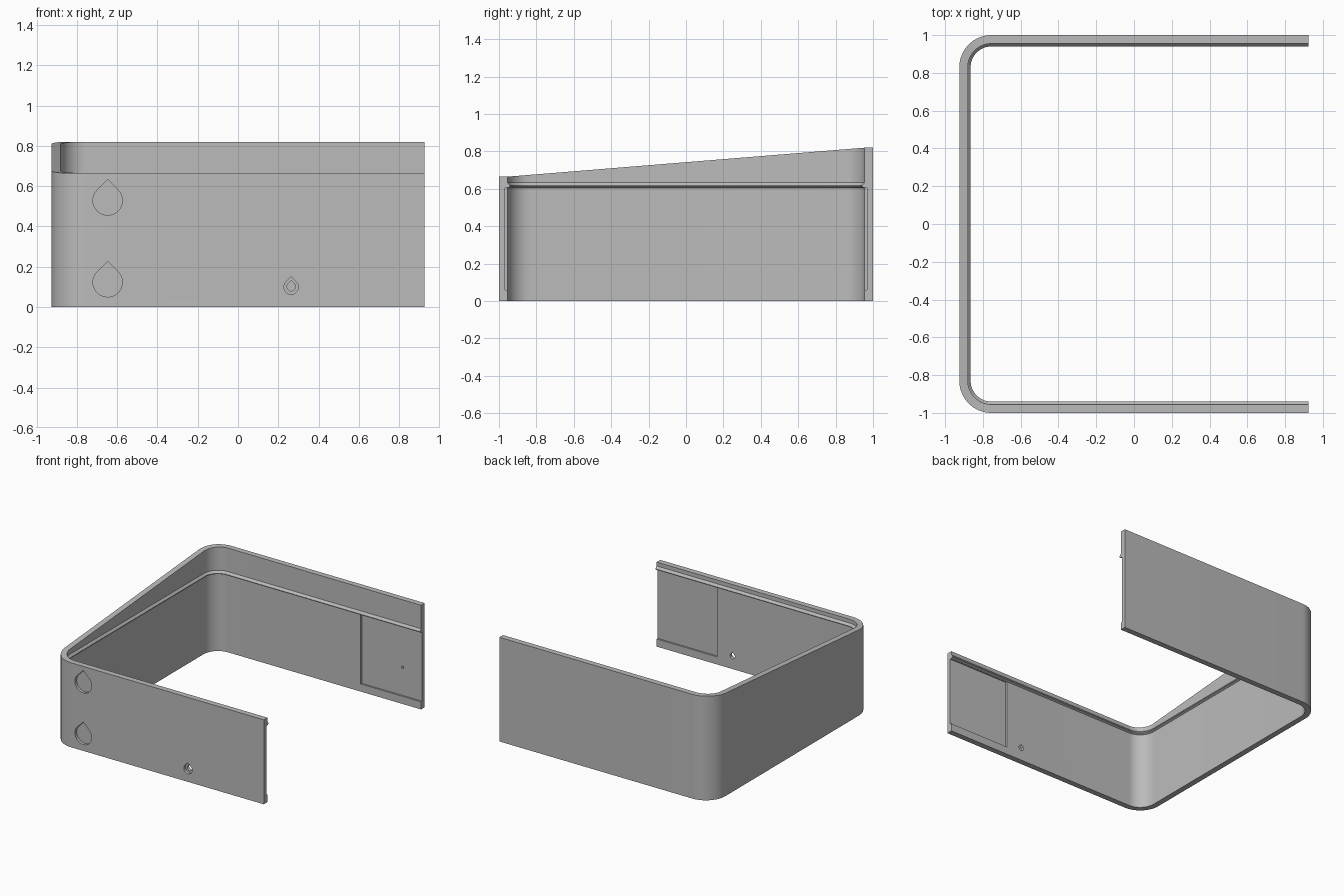
import bpy, bmesh, math

if "Cube" in bpy.data.objects:
    bpy.data.objects.remove(bpy.data.objects["Cube"])

HX, HY, R = 0.925, 1.0, 0.17        # half sizes and outer corner radius
WALL, RIB = 0.045, 0.06             # wall thickness, thickness at the rib
LOW, HIGH = 0.665, 0.82             # rim height at front and back

grey = bpy.data.materials.new("plain_grey")
grey.use_nodes = True
grey.diffuse_color = (0.5, 0.5, 0.5, 1)
grey.node_tree.nodes["Principled BSDF"].inputs["Base Color"].default_value = (0.5, 0.5, 0.5, 1)


def make_object(name, bm):
    bmesh.ops.recalc_face_normals(bm, faces=bm.faces[:])
    mesh = bpy.data.meshes.new(name)
    bm.to_mesh(mesh)
    bm.free()
    mesh.materials.append(grey)
    obj = bpy.data.objects.new(name, mesh)
    bpy.context.collection.objects.link(obj)
    return obj


def rim_height(y):
    t = (y + HY - WALL) / (2 * (HY - WALL))
    return LOW + (HIGH - LOW) * min(1, max(0, t))


# U-shaped path: (point, inward direction), front end to back end
path = [((HX, -HY), (0, 1))]
for sy, start in ((-1, 270), (1, 180)):
    for i in range(17):
        a = math.radians(start - 90 * i / 16)
        c, s = math.cos(a), math.sin(a)
        path.append(((-HX + R + R * c, sy * (HY - R) + R * s), (-c, -s)))
path.append(((HX, HY), (0, -1)))

# Wall cross-section: (depth inward, height); None means the sloping rim
section = [(0, 0), (WALL, 0), (WALL, 0.605), (RIB, 0.612), (RIB, 0.618),
           (WALL, 0.635), (WALL, None), (0, None)]


def sweep_wall():
    bm = bmesh.new()
    rings = []
    for (px, py), (nx, ny) in path:
        ring = []
        for d, z in section:
            y = py + ny * d
            ring.append(bm.verts.new((px + nx * d, y, rim_height(y) if z is None else z)))
        rings.append(ring)
    n = len(section)
    for a, b in zip(rings, rings[1:]):
        for i in range(n):
            j = (i + 1) % n
            bm.faces.new((a[i], a[j], b[j], b[i]))
    bm.faces.new(rings[0])
    bm.faces.new(rings[-1])
    return make_object("enclosure_wall", bm)


def prism(name, outline, y0, y1):
    """Extrude an (x, z) outline between two y values."""
    bm = bmesh.new()
    base = bm.faces.new([bm.verts.new((x, y0, z)) for x, z in outline])
    new = bmesh.ops.extrude_face_region(bm, geom=[base])["geom"]
    bmesh.ops.translate(bm, vec=(0, y1 - y0, 0),
                        verts=[v for v in new if isinstance(v, bmesh.types.BMVert)])
    return make_object(name, bm)


def teardrop(x, z, r):
    """Circle with a right-angled tip on top."""
    pts = [(x, z + r * math.sqrt(2))]
    for i in range(25):
        a = math.radians(135 + 270 * i / 24)
        pts.append((x + r * math.cos(a), z + r * math.sin(a)))
    return pts


wall = sweep_wall()
cutters = []

# Shallow pockets inside both free ends
pocket = [(0.4, 0.06), (1.0, 0.06), (1.0, 0.604), (0.4, 0.604)]
for side, name in ((-1, "front_pocket_cutter"), (1, "back_pocket_cutter")):
    cutters.append(prism(name, pocket, side * 0.968, side * 0.9))

# Teardrop recesses in the front, one with a smaller through hole
for name, x, z, r, depth in (("upper_drop_cutter", -0.647, 0.529, 0.073, 0.022),
                             ("lower_drop_cutter", -0.647, 0.123, 0.073, 0.022),
                             ("small_drop_cutter", 0.264, 0.099, 0.036, 0.022),
                             ("drop_hole_cutter", 0.264, 0.101, 0.021, 0.1)):
    cutters.append(prism(name, teardrop(x, z, r), -1.05, -1 + depth))

# Tiny blind hole in the back pocket
hole = [(0.755 + 0.01 * math.cos(math.tau * i / 16), 0.28 + 0.01 * math.sin(math.tau * i / 16))
        for i in range(16)]
cutters.append(prism("pin_hole_cutter", hole, 0.95, 0.985))

# Cut everything, then drop the cutters
bpy.context.view_layer.objects.active = wall
for cutter in cutters:
    cutter.hide_render = True
    mod = wall.modifiers.new(cutter.name, 'BOOLEAN')
    mod.operation, mod.solver, mod.object = 'DIFFERENCE', 'EXACT', cutter
    bpy.ops.object.modifier_apply(modifier=mod.name)
    bpy.data.objects.remove(cutter)

bpy.ops.object.select_all(action='DESELECT')
wall.select_set(True)
bpy.ops.object.shade_smooth_by_angle(angle=math.radians(25))
